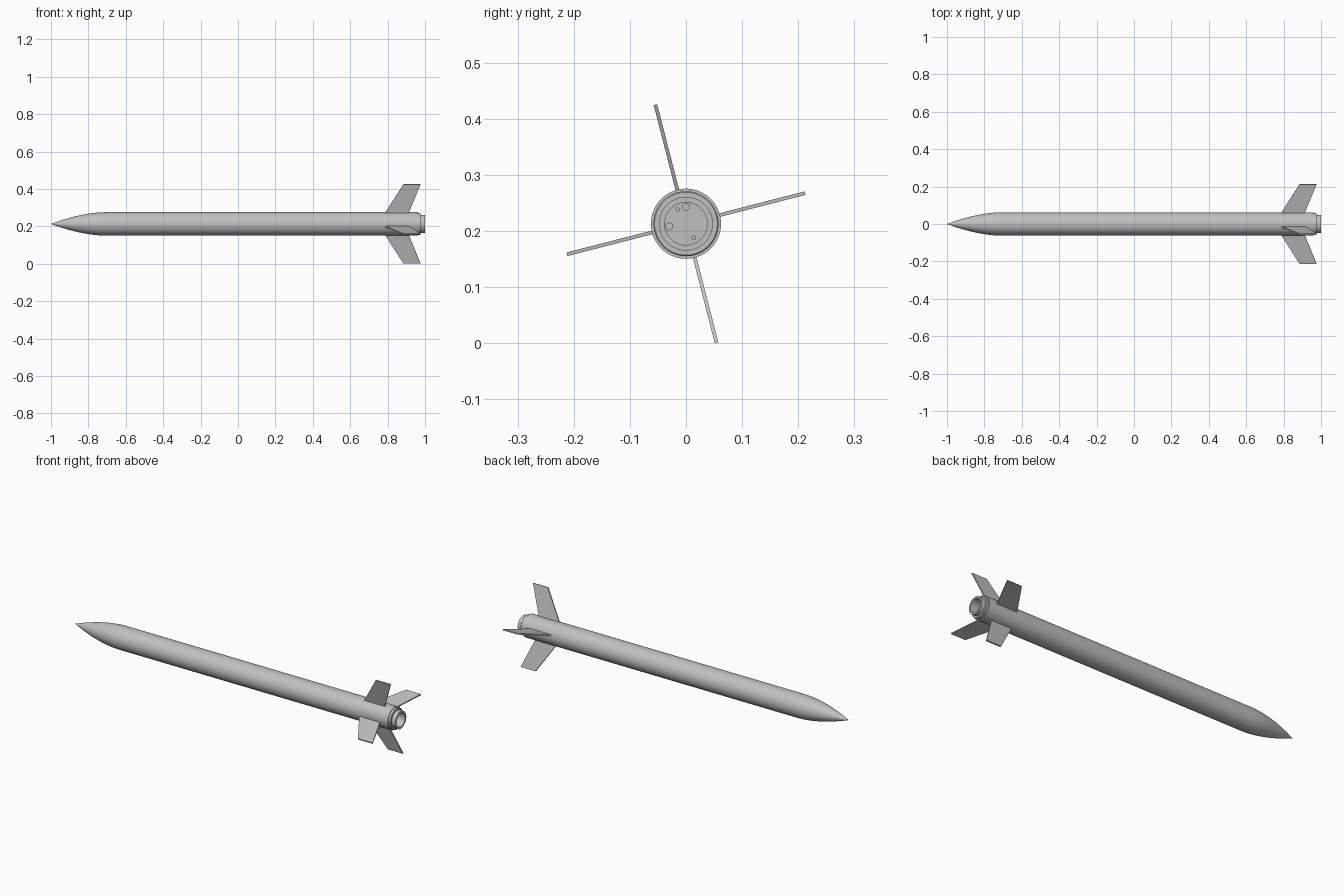
import bpy
import bmesh
import math
from mathutils import Matrix

if "Cube" in bpy.data.objects:
    bpy.data.objects.remove(bpy.data.objects["Cube"], do_unlink=True)

AXIS_Z = 0.213
RADIUS = 0.0625
FIN_TILT = math.radians(14.4)

grey = bpy.data.materials.new("light_grey")
grey.use_nodes = True
colour = (0.53, 0.53, 0.53, 1)
grey.diffuse_color = colour
grey.node_tree.nodes["Principled BSDF"].inputs["Base Color"].default_value = colour


def finish(name, bm, smooth=True):
    mesh = bpy.data.meshes.new(name)
    bm.to_mesh(mesh)
    bm.free()
    obj = bpy.data.objects.new(name, mesh)
    bpy.context.collection.objects.link(obj)
    mesh.materials.append(grey)
    if smooth:
        bpy.ops.object.select_all(action="DESELECT")
        obj.select_set(True)
        bpy.context.view_layer.objects.active = obj
        bpy.ops.object.shade_smooth_by_angle(angle=math.radians(30))
    return obj


def lathe(name, profile, y=0, z=0, sides=64):
    """Turn (x, radius) points about a line parallel to the x axis."""
    bm = bmesh.new()
    rings = []
    for x, r in profile:
        count = sides if r > 0 else 1
        rings.append([bm.verts.new((x, y + r * math.cos(math.tau * k / sides),
                                    AXIS_Z + z + r * math.sin(math.tau * k / sides)))
                      for k in range(count)])
    for a, b in zip(rings, rings[1:]):
        for k in range(sides):
            n = (k + 1) % sides
            corners = [a[k % len(a)], a[n % len(a)], b[n % len(b)], b[k % len(b)]]
            bm.faces.new(list(dict.fromkeys(corners)))
    return finish(name, bm)


# Curved nose cone
NOSE_LENGTH = 0.29
steps = 20
nose = []
for i in range(steps + 1):
    t = (i / steps) ** 1.5
    nose.append((-1 + NOSE_LENGTH * t, RADIUS * (1 - (1 - t) ** 1.75)))
lathe("nose_cone", nose)

# Body tubes, meeting at the seam
lathe("forward_body", [(-1 + NOSE_LENGTH, RADIUS), (0.4, RADIUS)])
lathe("rear_body", [(0.4, RADIUS), (0.963, RADIUS), (0.963, 0.045)])

# Stepped motor retainer with a hollow bore
lathe("motor_retainer", [(0.963, 0.058), (0.975, 0.058), (0.977, 0.056),
                         (0.977, 0.048), (1.0, 0.048), (1.0, 0.038),
                         (0.93, 0.038), (0.93, 0)])

# Small fittings on the floor of the bore
for name, y, z, r, height in (("upper_terminal", 0, 0.03, 0.007, 0.02),
                              ("side_terminal", -0.03, -0.005, 0.007, 0.02),
                              ("upper_stud", -0.015, 0.025, 0.004, 0.008),
                              ("lower_stud", 0.014, -0.025, 0.004, 0.008)):
    lathe(name, [(0.93, r), (0.93 + height, r), (0.93 + height, 0)], y, z, 16)

# Four swept fins
FIN_OUTLINE = [(0.785, 0.058), (0.885, 0.219), (0.976, 0.219), (0.912, 0.058)]
FIN_THICKNESS = 0.0065
for i, name in enumerate(("upper_fin", "right_fin", "lower_fin", "left_fin")):
    bm = bmesh.new()
    face = bm.faces.new([bm.verts.new((x, -FIN_THICKNESS / 2, r)) for x, r in FIN_OUTLINE])
    extruded = bmesh.ops.extrude_face_region(bm, geom=[face])
    moved = [v for v in extruded["geom"] if isinstance(v, bmesh.types.BMVert)]
    bmesh.ops.translate(bm, verts=moved, vec=(0, FIN_THICKNESS, 0))
    bmesh.ops.recalc_face_normals(bm, faces=bm.faces)
    turn = Matrix.Rotation(FIN_TILT + i * math.pi / 2, 4, "X")
    bm.transform(Matrix.Translation((0, 0, AXIS_Z)) @ turn)
    finish(name, bm, smooth=False)
